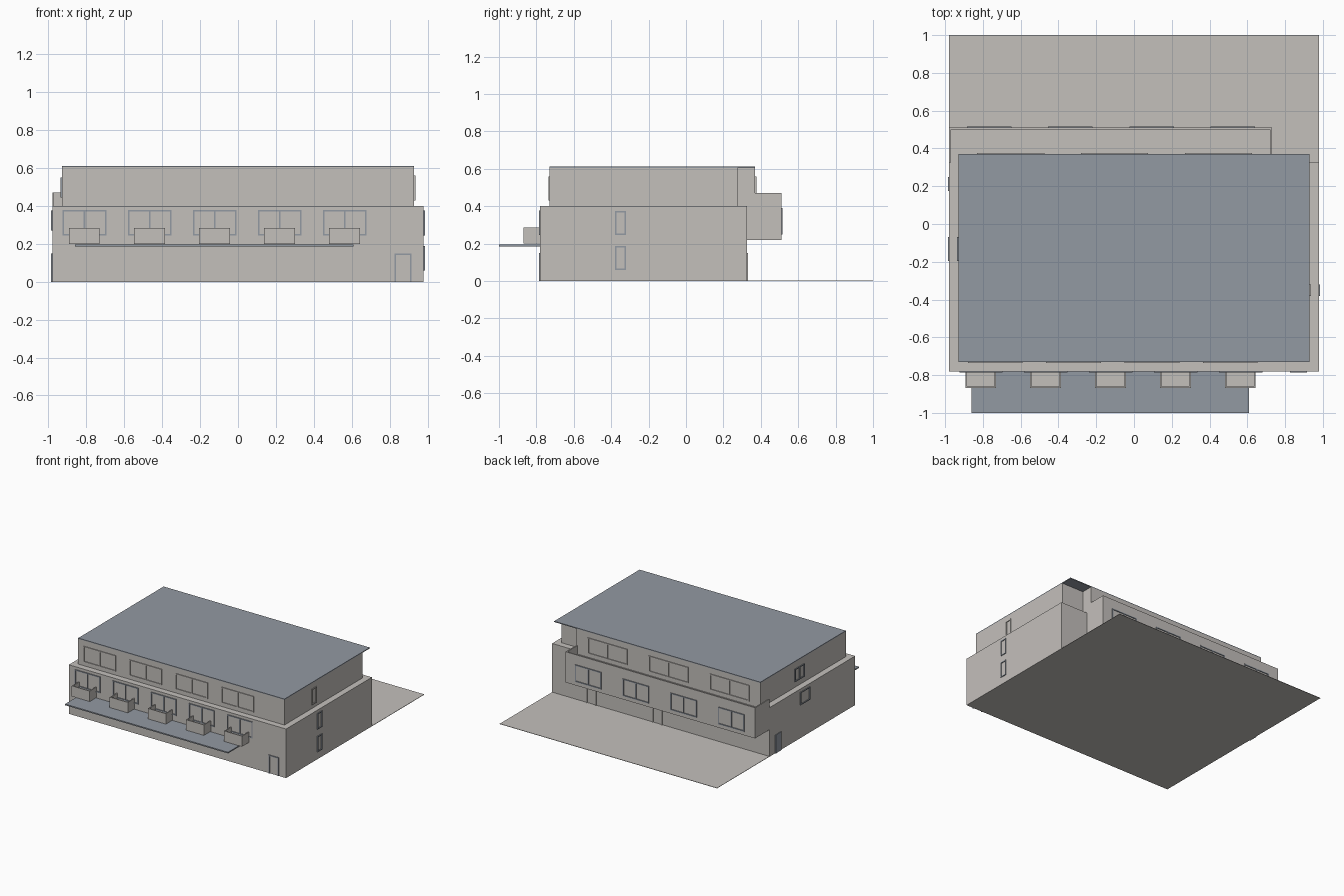
import bpy, bmesh

if "Cube" in bpy.data.objects:
    bpy.data.objects.remove(bpy.data.objects["Cube"])


def material(name, rgb):
    m = bpy.data.materials.new(name)
    m.diffuse_color = (*rgb, 1)
    m.use_nodes = True
    m.node_tree.nodes["Principled BSDF"].inputs["Base Color"].default_value = m.diffuse_color
    return m


STONE = material("warm_grey_wall", (0.55, 0.525, 0.50))
SLATE = material("blue_grey_slate", (0.29, 0.32, 0.365))


def add_mesh(name, bm, mat):
    bmesh.ops.recalc_face_normals(bm, faces=bm.faces)
    me = bpy.data.meshes.new(name)
    bm.to_mesh(me)
    bm.free()
    me.materials.append(mat)
    ob = bpy.data.objects.new(name, me)
    bpy.context.collection.objects.link(ob)
    return ob


def add_box(bm, x0, x1, y0, y1, z0, z1):
    verts = bmesh.ops.create_cube(bm, size=1)["verts"]
    for v in verts:
        v.co = (x1 if v.co.x > 0 else x0,
                y1 if v.co.y > 0 else y0,
                z1 if v.co.z > 0 else z0)


def boxes(name, mat, *dims):
    bm = bmesh.new()
    for d in dims:
        add_box(bm, *d)
    return add_mesh(name, bm, mat)


def prism(name, mat, outline, z0, z1):
    bm = bmesh.new()
    face = bm.faces.new([bm.verts.new((x, y, z0)) for x, y in outline])
    top = bmesh.ops.extrude_face_region(bm, geom=[face])["geom"]
    for v in top:
        if isinstance(v, bmesh.types.BMVert):
            v.co.z = z1
    return add_mesh(name, bm, mat)


def wall_rects(name, mat, axis, plane, rects, depth=0.006):
    """Thin rectangles (u0, u1, z0, z1) sitting on a wall plane."""
    a, b = sorted((plane, plane + depth * (1 if plane > 0 else -1)))
    if axis == "y":
        return boxes(name, mat, *[(u0, u1, a, b, z0, z1) for u0, u1, z0, z1 in rects])
    return boxes(name, mat, *[(a, b, u0, u1, z0, z1) for u0, u1, z0, z1 in rects])


def frame(u0, u1, z0, z1, mullions=0, sill=True, t=0.008):
    bars = [(u0, u0 + t, z0, z1), (u1 - t, u1, z0, z1), (u0 + t, u1 - t, z1 - t, z1)]
    if sill:
        bars.append((u0 + t, u1 - t, z0, z0 + t))
    for i in range(mullions):
        c = u0 + (u1 - u0) * (i + 1) / (mullions + 1)
        bars.append((c - t / 2, c + t / 2, z0 + t, z1 - t))
    return bars


def row(starts, width, z0, z1, mullions=1):
    return [b for s in starts for b in frame(s, s + width, z0, z1, mullions)]


# Main volumes
boxes("ground_plate", STONE, (-0.98, 0.98, -0.78, 1.0, 0, 0.003))
boxes("lower_storeys", STONE, (-0.98, 0.98, -0.78, 0.325, 0.0, 0.40))
prism("upper_storey", STONE,
      [(-0.93, -0.73), (0.93, -0.73), (0.93, 0.275), (0.73, 0.275), (0.73, 0.37), (-0.93, 0.37)],
      0.40, 0.605)
boxes("flat_roof", SLATE, (-0.93, 0.93, -0.73, 0.37, 0.605, 0.612))

# Overhanging rear wing with an open terrace and parapet on top
boxes("rear_wing", STONE, (-0.98, 0.73, 0.325, 0.51, 0.22, 0.40))
boxes("terrace_parapet", STONE,
      (-0.98, 0.73, 0.50, 0.51, 0.40, 0.47),
      (-0.98, -0.97, 0.325, 0.50, 0.40, 0.47),
      (0.72, 0.73, 0.37, 0.50, 0.40, 0.47))

# Front canopy and balconies
boxes("front_canopy", SLATE, (-0.86, 0.61, -1.0, -0.78, 0.186, 0.196))
for i in range(5):
    x = -0.893 + i * 0.3435
    w, t = 0.163, 0.008
    boxes(f"balcony_{i + 1}", STONE,
          (x, x + w, -0.868, -0.78, 0.20, 0.208),
          (x, x + w, -0.868, -0.868 + t, 0.208, 0.285),
          (x, x + t, -0.868 + t, -0.78, 0.208, 0.285),
          (x + w - t, x + w, -0.868 + t, -0.78, 0.208, 0.285))

# Front openings
wall_rects("front_window_frames", SLATE, "y", -0.78,
           row([-0.925 + i * 0.3435 for i in range(5)], 0.23, 0.245, 0.378))
wall_rects("front_door_frame", SLATE, "y", -0.78, frame(0.825, 0.915, 0, 0.15, 0, False))
wall_rects("upper_front_window_frames", STONE, "y", -0.73,
           row([-0.88 + i * 0.415 for i in range(4)], 0.29, 0.43, 0.56))

# Rear openings
wall_rects("rear_wing_window_frames", SLATE, "y", 0.51,
           row([-0.885 + i * 0.43 for i in range(4)], 0.236, 0.25, 0.39))
wall_rects("upper_rear_window_frames", STONE, "y", 0.37,
           row([-0.83 + i * 0.55 for i in range(3)], 0.355, 0.43, 0.56))
wall_rects("rear_door_frames", STONE, "y", 0.325,
           frame(-0.015, 0.075, 0, 0.15, 0, False) + frame(0.58, 0.67, 0, 0.15, 0, False))

# Side openings
wall_rects("right_window_frames", SLATE, "x", 0.98,
           frame(-0.38, -0.32, 0.06, 0.188) + frame(-0.38, -0.32, 0.245, 0.375))
wall_rects("upper_right_window_frame", STONE, "x", 0.93, frame(-0.38, -0.32, 0.43, 0.56))
wall_rects("left_window_frame", SLATE, "x", -0.98, frame(-0.195, -0.07, 0.27, 0.375))
wall_rects("upper_left_window_frame", SLATE, "x", -0.93, frame(-0.195, -0.07, 0.445, 0.55, 1))
wall_rects("left_door", SLATE, "x", -0.98, [(0.175, 0.25, 0, 0.15)])
